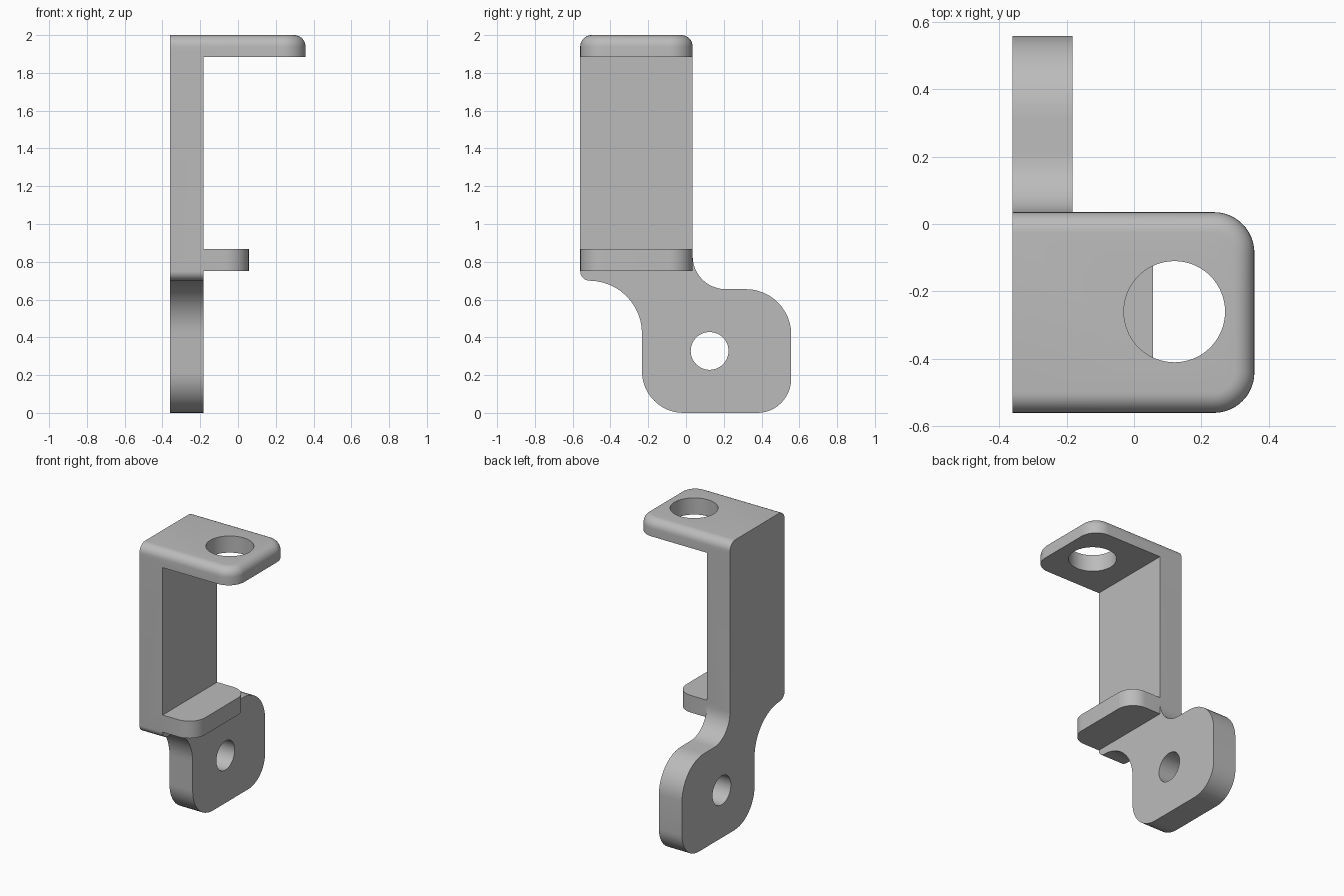
import bpy, bmesh, math
from mathutils import Vector

cube = bpy.data.objects.get("Cube")
if cube:
    bpy.data.objects.remove(cube, do_unlink=True)

# One plain grey finish
grey = bpy.data.materials.new("bracket grey")
grey.use_nodes = True
colour = (0.5, 0.5, 0.5, 1)
grey.diffuse_color = colour
grey.node_tree.nodes["Principled BSDF"].inputs["Base Color"].default_value = colour

BACK, INNER = -0.36, -0.183      # wall faces
FRONT, REAR = -0.56, 0.035       # width of the arm


def rounded(corners, steps=12):
    """Round each (a, b, radius) corner of a closed outline."""
    points = []
    for i, (a, b, r) in enumerate(corners):
        p = Vector((a, b))
        if r == 0:
            points.append(p)
            continue
        u = (Vector(corners[i - 1][:2]) - p).normalized()
        v = (Vector(corners[(i + 1) % len(corners)][:2]) - p).normalized()
        centre = p + (u + v) * r
        for k in range(steps + 1):
            t = k / steps * math.pi / 2
            points.append(centre - v * r * math.cos(t) - u * r * math.sin(t))
    return points


def prism(name, outline, low, high, axis, fillet=0):
    """Extrude an outline along x or z, with an optional top fillet."""
    def place(p, h):
        return (h, p.x, p.y) if axis == "x" else (p.x, p.y, h)
    bm = bmesh.new()
    face = bm.faces.new([bm.verts.new(place(p, low)) for p in outline])
    ext = bmesh.ops.extrude_face_region(bm, geom=[face])
    new = [g for g in ext["geom"] if isinstance(g, bmesh.types.BMVert)]
    bmesh.ops.translate(bm, verts=new, vec=Vector(place(Vector((0, 0)), high - low)))
    bmesh.ops.recalc_face_normals(bm, faces=bm.faces)
    if fillet:
        rim = [e for e in bm.edges if all(v.co.z > high - 0.001 for v in e.verts)
               and any(v.co.x > BACK + 0.001 for v in e.verts)]
        bmesh.ops.bevel(bm, geom=rim, offset=fillet, segments=8, profile=0.5,
                        affect="EDGES", clamp_overlap=False)
    mesh = bpy.data.meshes.new(name)
    bm.to_mesh(mesh)
    bm.free()
    mesh.materials.append(grey)
    obj = bpy.data.objects.new(name, mesh)
    bpy.context.collection.objects.link(obj)
    return obj


def circle(a, b, r, n=64):
    return [Vector((a + r * math.cos(math.tau * i / n), b + r * math.sin(math.tau * i / n)))
            for i in range(n)]


def combine(target, other, operation):
    mod = target.modifiers.new(operation.title(), "BOOLEAN")
    mod.operation, mod.object, mod.solver = operation, other, "EXACT"
    bpy.context.view_layer.objects.active = target
    bpy.ops.object.modifier_apply(modifier=mod.name)
    bpy.data.objects.remove(other, do_unlink=True)


# Upright wall with the offset mounting lug
wall = prism("bracket", rounded([
    (FRONT, 1.92, 0), (FRONT, 0.70, 0.05), (-0.233, 0.70, 0.28), (-0.233, 0, 0.22),
    (0.557, 0, 0.18), (0.557, 0.655, 0.24), (REAR, 0.655, 0.175), (REAR, 1.92, 0),
]), BACK, INNER, "x")

# Top arm with rounded corners and a soft upper rim
arm = prism("top_arm", rounded([
    (BACK, FRONT, 0), (0.357, FRONT, 0.12), (0.357, REAR, 0.12), (BACK, REAR, 0),
]), 1.885, 2.0, "z", fillet=0.06)

# Short middle ledge
ledge = prism("ledge", rounded([
    (INNER - 0.05, FRONT, 0), (0.057, FRONT, 0.12), (0.057, REAR, 0.12), (INNER - 0.05, REAR, 0),
]), 0.75, 0.868, "z")

combine(wall, arm, "UNION")
combine(wall, ledge, "UNION")

# Bolt holes through the arm and the lug
combine(wall, prism("arm_hole", circle(0.12, -0.26, 0.15), 1.8, 2.1, "z"), "DIFFERENCE")
combine(wall, prism("lug_hole", circle(0.125, 0.328, 0.1), -0.5, 0, "x"), "DIFFERENCE")

bpy.ops.object.select_all(action="DESELECT")
wall.select_set(True)
bpy.context.view_layer.objects.active = wall
bpy.ops.object.shade_smooth_by_angle(angle=math.radians(30))
